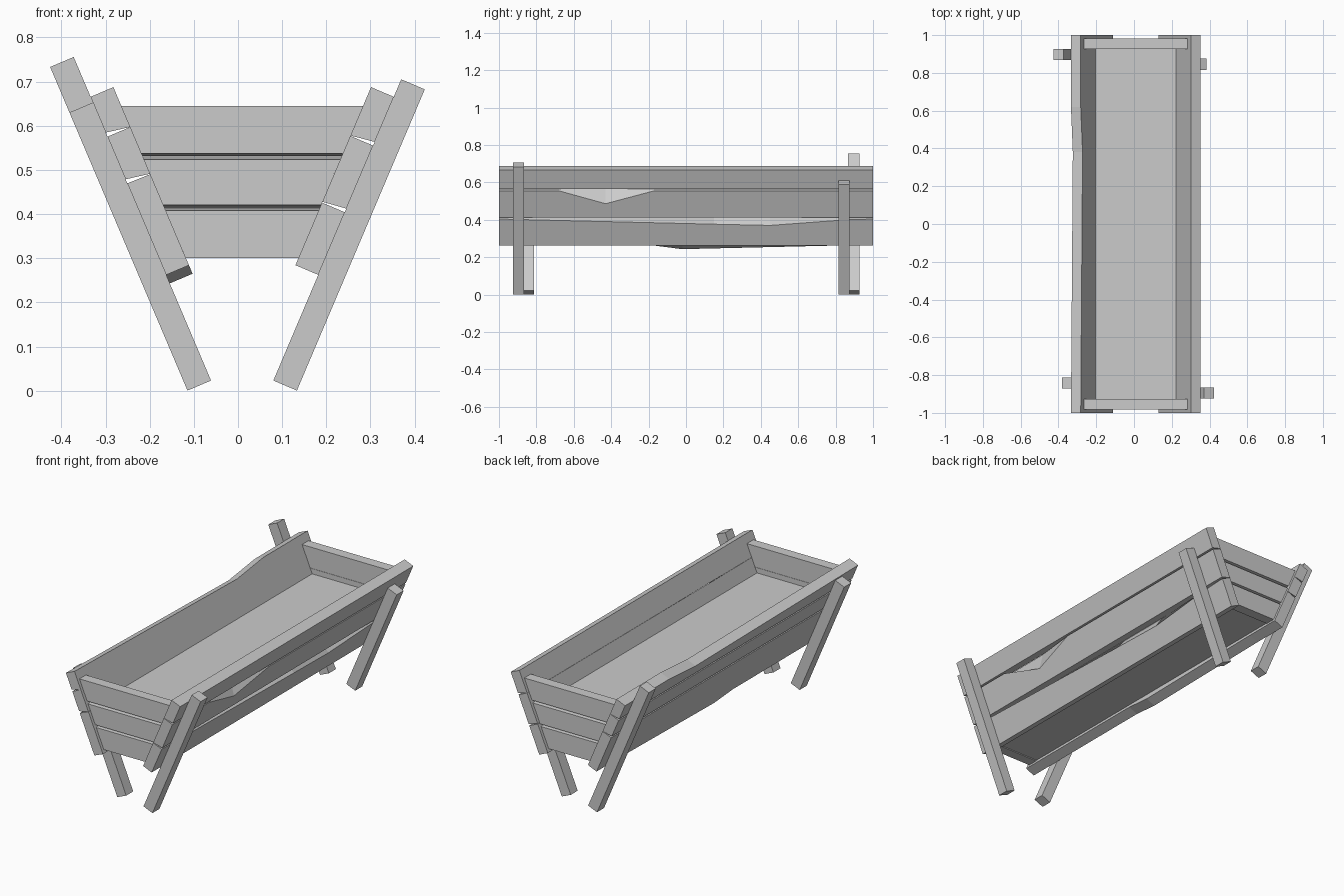
import bpy, bmesh, math

cube = bpy.data.objects.get("Cube")
if cube:
    bpy.data.objects.remove(cube, do_unlink=True)

GREY = (0.6, 0.6, 0.6, 1.0)
mat = bpy.data.materials.new("weathered_grey")
mat.use_nodes = True
mat.diffuse_color = GREY
mat.node_tree.nodes["Principled BSDF"].inputs["Base Color"].default_value = GREY
mat.node_tree.nodes["Principled BSDF"].inputs["Roughness"].default_value = 0.9

CENTRE = 0.0095                     # middle line of the trough in x
LEAN = math.radians(23)             # lean of the legs and side boards
SIN, COS = math.sin(LEAN), math.cos(LEAN)
THICK = 0.056


def loft(name, sections):
    """Skin a list of (y, [(x, z), ...]) cross-sections into a closed solid."""
    bm = bmesh.new()
    rings = [[bm.verts.new((x, y, z)) for x, z in pts] for y, pts in sections]
    for a, b in zip(rings, rings[1:]):
        n = len(a)
        for i in range(n):
            bm.faces.new((a[i], a[(i + 1) % n], b[(i + 1) % n], b[i]))
    bm.faces.new(rings[0])
    bm.faces.new(rings[-1])
    bmesh.ops.recalc_face_normals(bm, faces=bm.faces)
    mesh = bpy.data.meshes.new(name)
    bm.to_mesh(mesh)
    bm.free()
    mesh.materials.append(mat)
    obj = bpy.data.objects.new(name, mesh)
    bpy.context.collection.objects.link(obj)


def slope_point(side, u, v):
    """u runs up the lean, v runs outward from the outer face of the boards."""
    return (CENTRE + side * (0.0705 + u * SIN + v * COS), 0.023 + u * COS - v * SIN)


def half_width(z):
    """Half the inside width of the trough at height z."""
    return 0.019 + (z - 0.045) * math.tan(LEAN)


def leg(name, side, y, length):
    corners = [(0, 0), (0, 0.058), (length, 0.058), (length, 0)]
    pts = [slope_point(side, u, v) for u, v in corners]
    loft(name, [(y - 0.03, pts), (y + 0.03, pts)])


def board(name, side, edges, dents=()):
    """edges: u of bottom outer, bottom inner, top inner, top outer.
    dents: (y, shifts of those four edges) for worn spots."""
    none = (0, 0, 0, 0)
    stations = [(-1, none), *dents, (1, none)]
    depth = (0, -THICK, -THICK, 0)
    loft(name, [(y, [slope_point(side, u + d, v) for u, d, v in zip(edges, shift, depth)])
                for y, shift in stations])


def end_board(name, end, z_low, z_high, bevel_low, bevel_high):
    """Cross board whose outer edges are slightly bevelled at the joints."""
    def section(y, z0, z1):
        return (end * y, [(CENTRE + s * half_width(z), z)
                          for s, z in ((-1, z0), (1, z0), (1, z1), (-1, z1))])
    loft(name, [section(0.927, z_low, z_high),
                section(0.983, z_low + bevel_low, z_high - bevel_high)])


# Legs of uneven length
leg("front_left_leg", 1, -0.895, 0.741)
leg("back_left_leg", 1, 0.845, 0.638)
leg("front_right_leg", -1, -0.842, 0.684)
leg("back_right_leg", -1, 0.897, 0.796)

# Left side boards, the lower two worn along the outer top edge
board("left_lower_board", 1, (0.26, 0.26, 0.414, 0.414),
      [(0.15, (0, 0, 0, -0.03)), (0.45, (0, 0, 0, -0.037)), (0.85, (0, 0, 0, -0.005))])
board("left_middle_board", 1, (0.423, 0.416, 0.578, 0.578),
      [(-0.68, (0, 0, 0, 0)), (-0.43, (0, 0, 0, -0.075)), (-0.17, (0, 0, 0, 0))])
board("left_upper_board", 1, (0.587, 0.579, 0.698, 0.698))

# Right side boards, with a bulging lower edge and a dipped rim
board("right_lower_board", -1, (0.26, 0.26, 0.484, 0.485),
      [(-0.17, (0, 0, 0, 0)), (-0.02, (-0.021, -0.021, 0, 0)), (0.8, (0, 0, 0, 0))])
board("right_middle_board", -1, (0.495, 0.485, 0.6, 0.6))
board("right_upper_board", -1, (0.61, 0.6, 0.698, 0.698),
      [(0.38, (0, 0, -0.025, -0.025)), (0.62, (0, 0, 0, 0))])

# End boards
for end, label in ((-1, "front"), (1, "back")):
    end_board(label + "_end_lower_board", end, 0.30, 0.414, 0, 0.006)
    end_board(label + "_end_middle_board", end, 0.415, 0.53, 0.006, 0.007)
    end_board(label + "_end_upper_board", end, 0.531, 0.645, 0.006, 0)

# Solid filling whose top is the trough floor
filling = [(CENTRE + s * half_width(z), z)
           for s, z in ((-1, 0.305), (1, 0.305), (1, 0.502), (-1, 0.502))]
loft("trough_floor", [(-0.927, filling), (0.927, filling)])
